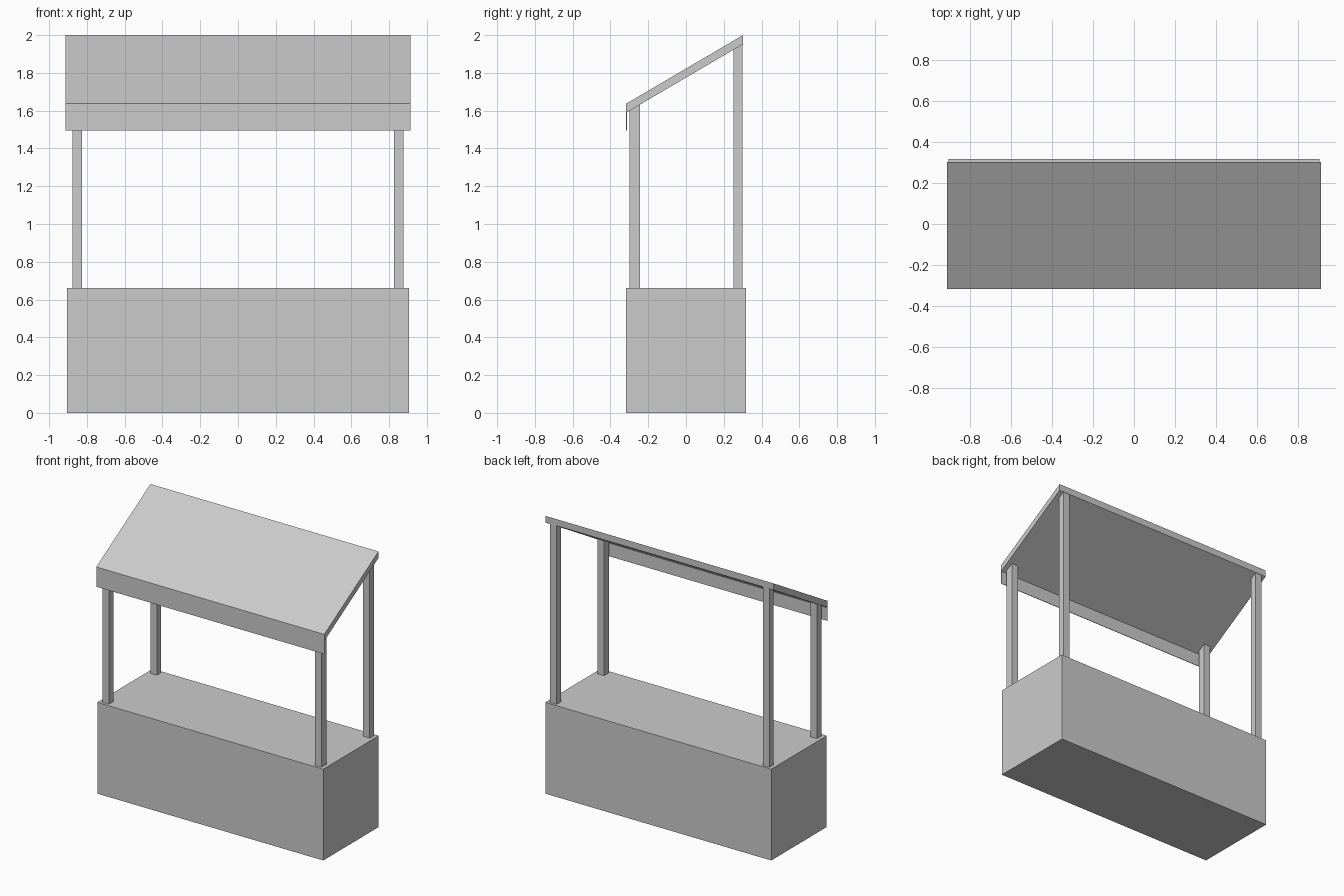
import bpy

if "Cube" in bpy.data.objects:
    bpy.data.objects.remove(bpy.data.objects["Cube"])

# Roof line: lower surface height at a given depth
ROOF_FRONT, ROOF_BACK = -0.317, 0.302
Z_FRONT, Z_BACK, THICK = 1.637, 2.0, 0.048


def roof_under(y):
    t = (y - ROOF_FRONT) / (ROOF_BACK - ROOF_FRONT)
    return Z_FRONT - THICK + t * (Z_BACK - Z_FRONT)


def extrude_side_profile(name, profile, x0, x1):
    """Solid from a (y, z) outline swept between x0 and x1."""
    n = len(profile)
    verts = [(x, y, z) for x in (x0, x1) for y, z in profile]
    faces = [tuple(range(n))[::-1], tuple(range(n, 2 * n))]
    faces += [(i, (i + 1) % n, (i + 1) % n + n, i + n) for i in range(n)]
    mesh = bpy.data.meshes.new(name)
    mesh.from_pydata(verts, [], faces)
    mesh.update()
    obj = bpy.data.objects.new(name, mesh)
    bpy.context.collection.objects.link(obj)
    return obj


def box(name, x0, x1, y0, y1, z0, z1):
    return extrude_side_profile(
        name, [(y0, z0), (y1, z0), (y1, z1), (y0, z1)], x0, x1)


# Counter block
COUNTER_TOP = 0.66
box("counter", -0.904, 0.904, -0.317, 0.317, 0, COUNTER_TOP)

# Four posts, tops cut to the roof slope
for depth, y0, y1 in (("front", -0.298, -0.243), ("back", 0.252, 0.3)):
    for side, x0, x1 in (("left", -0.877, -0.825), ("right", 0.825, 0.877)):
        extrude_side_profile(
            f"{depth}_{side}_post",
            [(y0, COUNTER_TOP), (y1, COUNTER_TOP),
             (y1, roof_under(y1)), (y0, roof_under(y0))], x0, x1)

# Sloping roof panel with vertical ends
extrude_side_profile(
    "roof",
    [(ROOF_FRONT, Z_FRONT - THICK), (ROOF_BACK, Z_BACK - THICK),
     (ROOF_BACK, Z_BACK), (ROOF_FRONT, Z_FRONT)], -0.912, 0.912)

# Thin hanging board under the front edge
box("valance", -0.912, 0.912, ROOF_FRONT, ROOF_FRONT + 0.004,
    1.494, roof_under(ROOF_FRONT))
